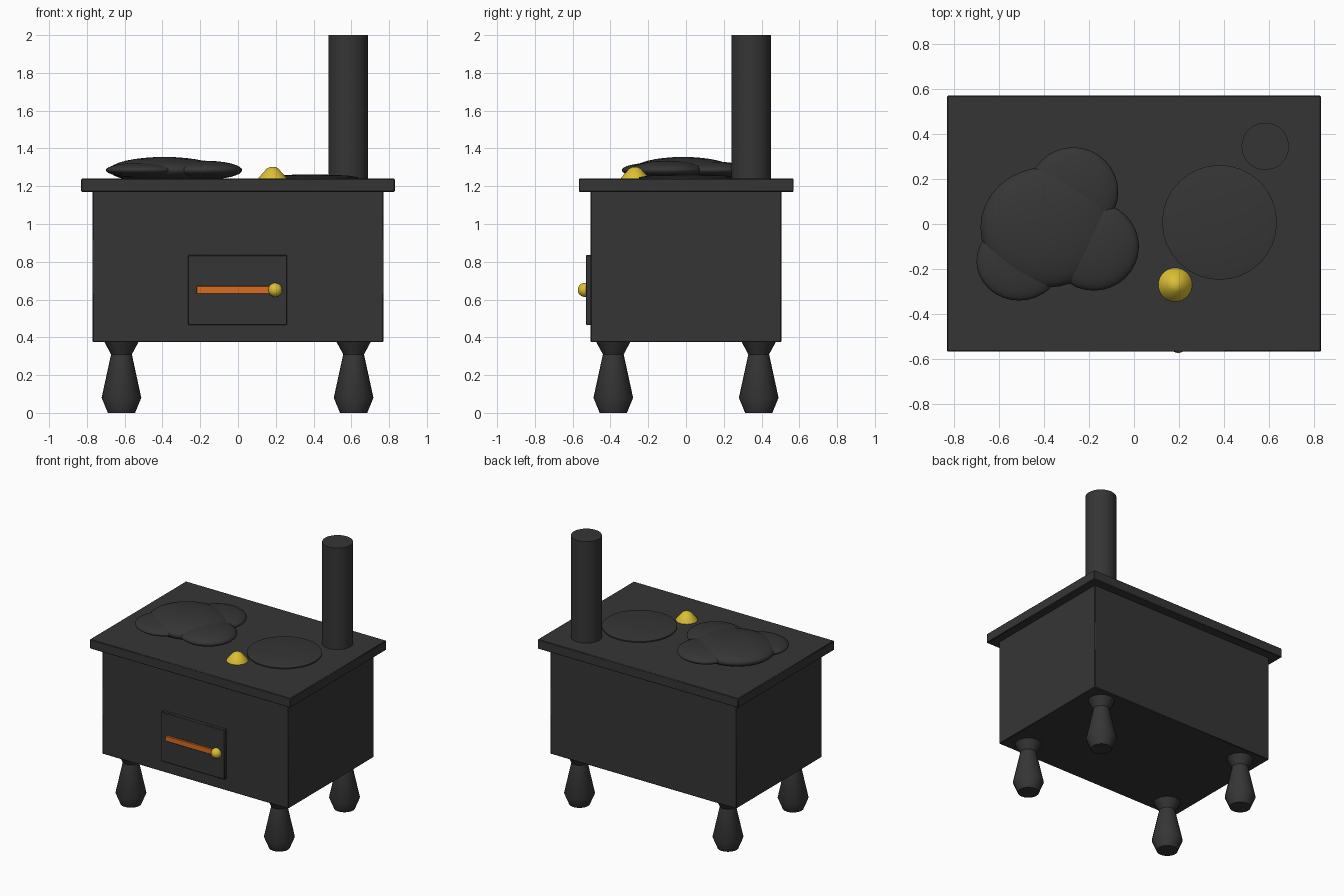
import bpy
import bmesh
import math

cube = bpy.data.objects.get("Cube")
if cube:
    bpy.data.objects.remove(cube, do_unlink=True)


def material(name, rgb):
    m = bpy.data.materials.new(name)
    m.use_nodes = True
    m.diffuse_color = (*rgb, 1)
    m.node_tree.nodes["Principled BSDF"].inputs["Base Color"].default_value = (*rgb, 1)
    return m


IRON = material("black iron", (0.036, 0.036, 0.036))
BRASS = material("yellow brass", (0.72, 0.52, 0.035))
COPPER = material("orange copper", (0.7, 0.15, 0.014))


def finish(bm, name, mat, location=(0, 0, 0), angle=35):
    bmesh.ops.recalc_face_normals(bm, faces=bm.faces)
    mesh = bpy.data.meshes.new(name)
    bm.to_mesh(mesh)
    bm.free()
    mesh.materials.append(mat)
    ob = bpy.data.objects.new(name, mesh)
    ob.location = location
    bpy.context.collection.objects.link(ob)
    bpy.ops.object.select_all(action="DESELECT")
    ob.select_set(True)
    bpy.context.view_layer.objects.active = ob
    bpy.ops.object.shade_smooth_by_angle(angle=math.radians(angle))
    return ob


def box(name, mat, low, high, bevel=0.004):
    bm = bmesh.new()
    bmesh.ops.create_cube(bm, size=1)
    for v in bm.verts:
        v.co = [a + (c + 0.5) * (b - a) for a, b, c in zip(low, high, v.co)]
    ob = finish(bm, name, mat)
    mod = ob.modifiers.new("edges", "BEVEL")
    mod.width = bevel
    mod.segments = 1


def lathe(name, mat, x, y, profile, sides=32):
    """Turned solid from (radius, z) points, capped at both ends."""
    bm = bmesh.new()
    rings = []
    for r, z in profile:
        turns = [math.tau * i / sides for i in range(sides)]
        rings.append([bm.verts.new((r * math.cos(t), r * math.sin(t), z)) for t in turns])
    for a, b in zip(rings, rings[1:]):
        for i in range(sides):
            j = (i + 1) % sides
            bm.faces.new((a[i], a[j], b[j], b[i]))
    bm.faces.new(rings[0])
    bm.faces.new(rings[-1])
    return finish(bm, name, mat, (x, y, 0))


def ellipsoid(name, mat, centre, radii):
    bm = bmesh.new()
    bmesh.ops.create_uvsphere(bm, u_segments=32, v_segments=16, radius=1)
    bmesh.ops.scale(bm, vec=radii, verts=bm.verts)
    finish(bm, name, mat, centre, 60)


# Firebox and overhanging cooktop
box("firebox", IRON, (-0.77, -0.505, 0.375), (0.77, 0.505, 1.175))
box("cooktop", IRON, (-0.83, -0.567, 1.17), (0.83, 0.57, 1.24))

# Turned legs
LEG = [(0.072, 0), (0.105, 0.08), (0.055, 0.31), (0.092, 0.378)]
for side, x in (("right", -0.617), ("left", 0.612)):
    for end, y in (("front", -0.385), ("back", 0.385)):
        lathe(f"{end}_{side}_leg", IRON, x, y, LEG, 20)

# Chimney and burner plate
lathe("chimney", IRON, 0.583, 0.345, [(0.105, 1.23), (0.105, 2.0)])
lathe("burner_plate", IRON, 0.38, 0.007,
      [(0.255, 1.235), (0.255, 1.248), (0.2, 1.257), (0.06, 1.262)])

# Brass cone on the cooktop
lathe("brass_cone", BRASS, 0.183, -0.27,
      [(0.076, 1.235), (0.074, 1.245), (0.03, 1.294), (0.012, 1.303)])

# Overlapping flattened lobes of the griddle mound
ellipsoid("mound_centre", IRON, (-0.39, -0.015, 1.285), (0.292, 0.268, 0.07))
ellipsoid("mound_back_lobe", IRON, (-0.27, 0.143, 1.285), (0.2, 0.198, 0.045))
ellipsoid("mound_left_lobe", IRON, (-0.178, -0.1, 1.285), (0.2, 0.196, 0.05))
ellipsoid("mound_front_lobe", IRON, (-0.51, -0.165, 1.285), (0.19, 0.175, 0.04))

# Oven door with bar handle and knob
box("oven_door", IRON, (-0.265, -0.53, 0.465), (0.26, -0.5, 0.835))
box("door_bar", COPPER, (-0.22, -0.543, 0.631), (0.2, -0.525, 0.671), 0.002)
ellipsoid("door_knob", BRASS, (0.197, -0.536, 0.651), (0.037, 0.037, 0.037))
